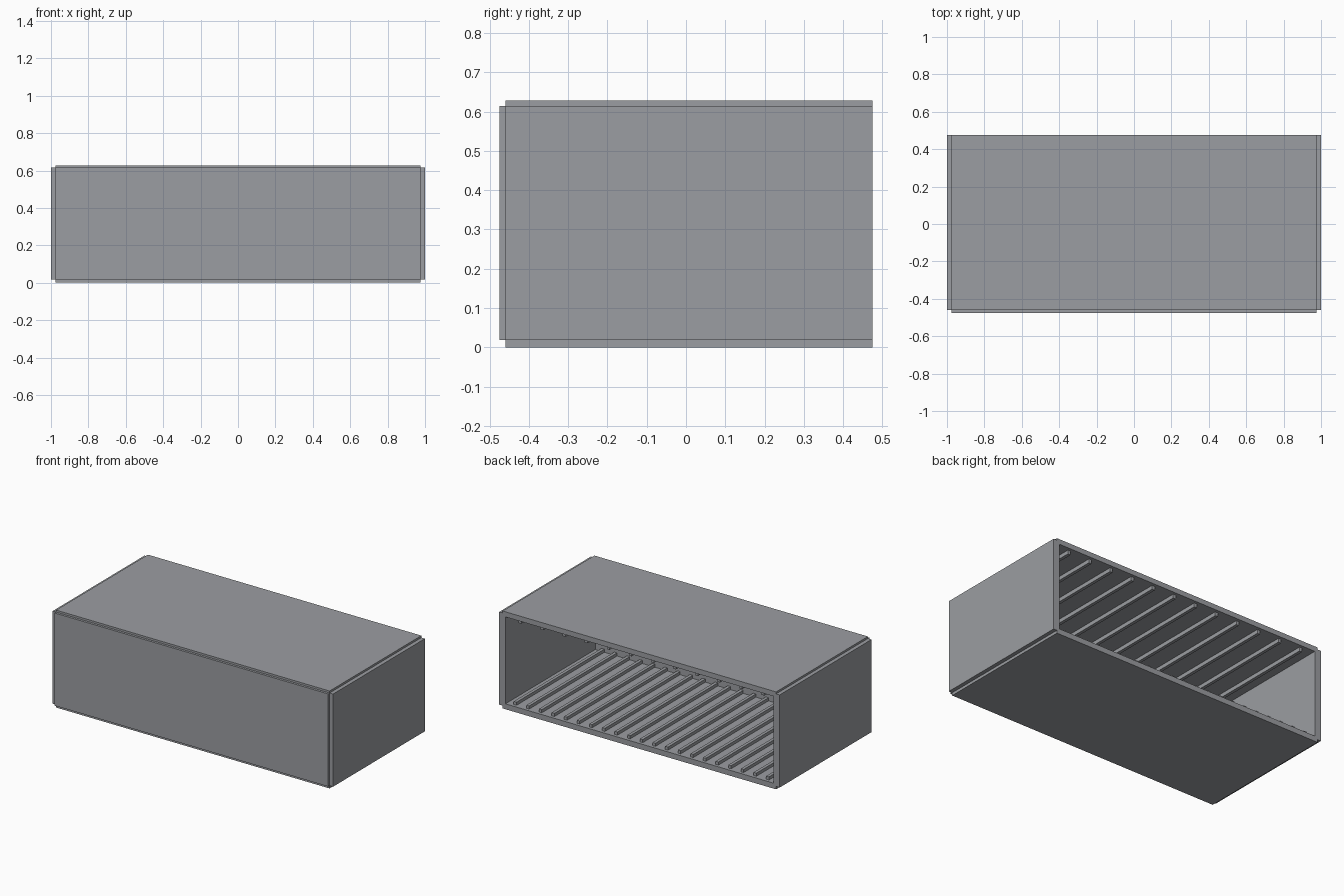
import bpy

# Remove the default cube only
if "Cube" in bpy.data.objects:
    bpy.data.objects.remove(bpy.data.objects["Cube"], do_unlink=True)

grey = bpy.data.materials.new("plain grey")
grey.use_nodes = True
COLOUR = (0.33, 0.34, 0.36, 1)
grey.diffuse_color = COLOUR
grey.node_tree.nodes["Principled BSDF"].inputs["Base Color"].default_value = COLOUR


def box(name, x, y, z):
    """Axis-aligned box from (low, high) ranges."""
    bpy.ops.mesh.primitive_cube_add(size=1, location=[sum(r) / 2 for r in (x, y, z)])
    ob = bpy.context.object
    ob.name = name
    ob.scale = [r[1] - r[0] for r in (x, y, z)]
    bpy.ops.object.transform_apply(location=False, rotation=False, scale=True)
    ob.data.materials.append(grey)
    return ob


def rib_row(name, count, reach, width, z):
    """Evenly spaced bars running from front to back."""
    for i in range(count):
        x = -reach + 2 * reach * i / (count - 1)
        box(f"{name}_{i + 1}", (x - width / 2, x + width / 2), (FRONT, BACK - 0.02), z)


FRONT, BACK = -0.46, 0.475
WALL_LOW, WALL_HIGH, TOP = 0.018, 0.615, 0.628
INNER, EDGE = 0.955, 0.975
FLOOR, CEILING = 0.035, 0.595

# Shell: panels stepped back from each other along the edges, open at the back
box("bottom_panel", (-EDGE, EDGE), (FRONT, BACK), (0, FLOOR))
box("top_panel", (-EDGE, EDGE), (FRONT, BACK), (CEILING, TOP))
box("front_panel", (-EDGE, EDGE), (-0.475, -0.44), (WALL_LOW, WALL_HIGH))
for side, s in (("left", 1), ("right", -1)):
    box(f"{side}_panel", sorted((s * INNER, s)), (FRONT, BACK), (WALL_LOW, WALL_HIGH))

# Ribs on the floor and bars under the ceiling
rib_row("floor_rib", 21, 0.9, 0.02, (FLOOR, FLOOR + 0.02))
rib_row("ceiling_bar", 12, 0.866, 0.02, (CEILING - 0.025, CEILING))
